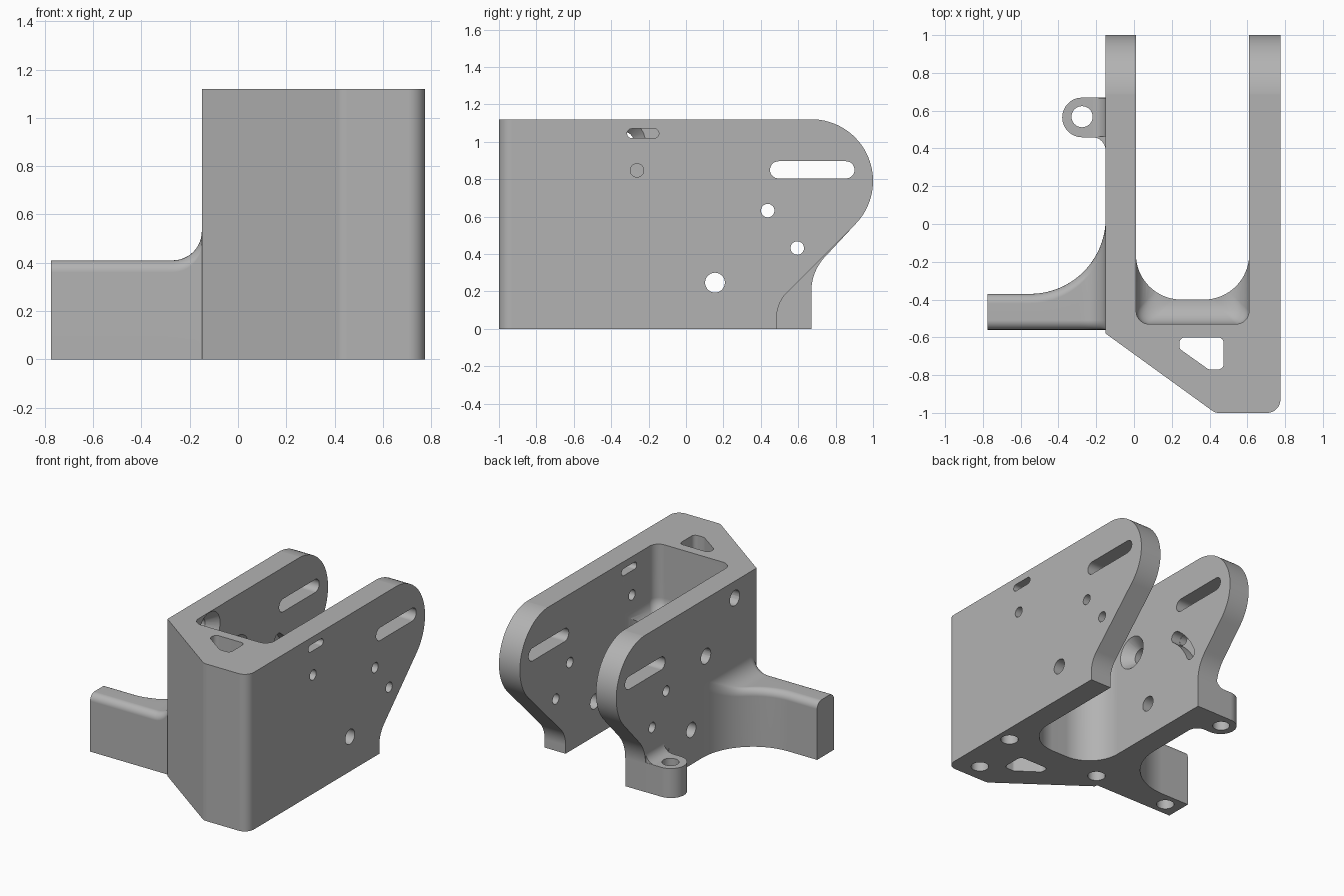
import bpy, bmesh
from math import sin, cos, tan, atan2, pi, radians, sqrt
from mathutils import Vector

if "Cube" in bpy.data.objects:
    bpy.data.objects.remove(bpy.data.objects["Cube"], do_unlink=True)

grey = bpy.data.materials.new("plain grey")
grey.use_nodes = True
grey.diffuse_color = (0.45, 0.45, 0.45, 1)
grey.node_tree.nodes["Principled BSDF"].inputs["Base Color"].default_value = (0.45, 0.45, 0.45, 1)


# Profile helpers
def arc(cx, cy, r, start, end, n=16):
    angles = [radians(start + (end - start) * i / n) for i in range(n + 1)]
    return [(cx + r * cos(a), cy + r * sin(a)) for a in angles]


def rounded(corners, n=10):
    """Polygon from (x, y, radius) corners."""
    out = []
    for i, (x, y, r) in enumerate(corners):
        p = Vector((x, y))
        if r == 0:
            out.append((x, y))
            continue
        d1 = (Vector(corners[i - 1][:2]) - p).normalized()
        d2 = (Vector(corners[(i + 1) % len(corners)][:2]) - p).normalized()
        half = d1.angle(d2) / 2
        c = p + (d1 + d2).normalized() * (r / sin(half))
        va, vb = p + d1 * (r / tan(half)) - c, p + d2 * (r / tan(half)) - c
        a = atan2(va.y, va.x)
        turn = (atan2(vb.y, vb.x) - a + pi) % (2 * pi) - pi
        out += [(c.x + r * cos(a + turn * k / n), c.y + r * sin(a + turn * k / n))
                for k in range(n + 1)]
    return out


# Solid helpers
def loft(name, rings):
    bm = bmesh.new()
    rows = [[bm.verts.new(p) for p in ring] for ring in rings]
    count = len(rows[0])
    for low, high in zip(rows, rows[1:]):
        for i in range(count):
            j = (i + 1) % count
            bm.faces.new((low[i], low[j], high[j], high[i]))
    bm.faces.new(rows[0])
    bm.faces.new(rows[-1])
    bmesh.ops.recalc_face_normals(bm, faces=bm.faces)
    mesh = bpy.data.meshes.new(name)
    bm.to_mesh(mesh)
    bm.free()
    mesh.materials.append(grey)
    obj = bpy.data.objects.new(name, mesh)
    bpy.context.collection.objects.link(obj)
    return obj


def prism(name, points, axis, lo, hi):
    clean = []
    for p in points:
        if all((Vector(p) - Vector(q)).length > 1e-4 for q in clean):
            clean.append(p)
    place = {"x": lambda u, v, w: (w, u, v),
             "y": lambda u, v, w: (u, w, v),
             "z": lambda u, v, w: (u, v, w)}[axis]
    return loft(name, [[place(u, v, w) for u, v in clean] for w in (lo, hi)])


def combine(tool, operation="DIFFERENCE"):
    mod = body.modifiers.new(tool.name, "BOOLEAN")
    mod.operation, mod.solver, mod.object = operation, "EXACT", tool
    bpy.context.view_layer.update()
    graph = bpy.context.evaluated_depsgraph_get()
    mesh = bpy.data.meshes.new_from_object(body.evaluated_get(graph))
    body.modifiers.clear()
    body.data = mesh
    bpy.data.objects.remove(tool, do_unlink=True)


def bore(x0, x1, y, z, r):
    combine(prism("bore", arc(y, z, r, 0, 348.75, 31), "x", x0, x1))


def slot(x0, x1, y0, y1, z, r):
    combine(prism("slot", arc(y1, z, r, -90, 90) + arc(y0, z, r, 90, 270), "x", x0, x1))


# Main block in plan
body = prism("bracket_body", rounded([(-0.15, 1.1, 0), (-0.15, -0.58, 0), (0.43, -1, 0.06),
                                      (0.775, -1, 0.07), (0.775, 1.1, 0)]), "z", 0, 1.12)

# Channel between the plates, with large corner radii
combine(prism("channel", rounded([(0.01, 1.5, 0), (0.01, -0.4, 0.24),
                                  (0.61, -0.4, 0.24), (0.61, 1.5, 0)], 16), "z", -0.1, 1.3))

# Upper pocket, with a filleted ledge
pocket = []
for k in range(10):
    a = pi / 2 * min(k, 8) / 8
    inset, z = 0.12 * (1 - sin(a)), 0.62 + 0.12 * (1 - cos(a))
    x0, x1, y0, y1 = 0.011 + inset, 0.609 - inset, -0.53 + inset, 0.2
    outline = rounded([(x0, y0, 0.07), (x1, y0, 0.07), (x1, y1, 0.07), (x0, y1, 0.07)], 8)
    pocket.append([(x, y, 1.3 if k == 9 else z) for x, y in outline])
combine(loft("pocket", pocket))

# Rounded plate ends: (x range, foot y, foot height, concave radius)
for x0, x1, foot, height, r in ((-0.4, 0.3, 0.67, 0.2, 0.27), (0.3, 1, 0.485, 0.06, 0.19)):
    outline = arc(0.67, 0.7905, 0.33, 90, -45, 32) + arc(foot + r, height, r, 135, 180, 12)
    outline += [(foot, -0.1), (1.4, -0.1), (1.4, 1.3), (0.67, 1.3)]
    combine(prism("plate_end", outline, "x", x0, x1))

# Side arm: rounded top, flaring into the wall
stations = [-0.775] + [-0.55 + 0.4 * sin(pi / 2 * i / 20) for i in range(21)] + [-0.1]
rings = []
for x in stations:
    s = min(x, -0.15)
    back = 0.03 - sqrt(max(0, 0.16 - max(0, s + 0.55) ** 2))
    top = 0.53 - sqrt(max(0, 0.0144 - max(0, s + 0.27) ** 2))
    section = [(-0.56, 0)] + arc(-0.51, top - 0.05, 0.05, 180, 90, 6)
    section += arc(back - 0.05, top - 0.05, 0.05, 90, 0, 6) + [(back, 0)]
    rings.append([(x, y, z) for y, z in section])
combine(loft("side_arm", rings), "UNION")

# Screw lug and its fillet
lug = [(-0.12, 0.669)] + arc(-0.275, 0.564, 0.105, 90, 270, 24)
lug += arc(-0.22, 0.389, 0.07, 90, 0, 8) + [(-0.12, 0.389)]
combine(prism("screw_lug", lug, "z", 0, 0.21), "UNION")
fillet = arc(-0.22, 0.28, 0.07, -88, 0, 8) + [(-0.12, 0.28), (-0.12, 0.15), (-0.2, 0.15)]
combine(prism("lug_fillet", fillet, "y", 0.462, 0.667), "UNION")
combine(prism("lug_hole", arc(-0.275, 0.568, 0.056, 0, 348.75, 31), "z", -0.1, 0.4))

# Holes shared by both plates
for x0, x1 in ((-0.3, 0.1), (0.5, 0.9)):
    slot(x0, x1, 0.495, 0.855, 0.85, 0.046)
    bore(x0, x1, 0.437, 0.632, 0.036)
    bore(x0, x1, 0.595, 0.432, 0.036)
    bore(x0, x1, 0.155, 0.247, 0.053)

# Right plate: small slot and hole
slot(0.5, 0.9, -0.29, -0.17, 1.045, 0.025)
bore(0.5, 0.9, -0.262, 0.847, 0.036)

# Left plate: countersunk holes and curved groove
for y, z in ((-0.335, 1.0), (-0.01, 0.71)):
    bore(-0.3, 0.1, y, z, 0.055)
    combine(loft("countersink", [[(x, u, v) for u, v in arc(y, z, r, 0, 348.75, 31)]
                                 for x, r in ((-0.07, 0.05), (0.02, 0.125))]))
cy, cz, r, w, a, b = 0.155, 0.247, 0.477, 0.04, 23, 53.5
ends = [(cy + r * cos(radians(t)), cz + r * sin(radians(t))) for t in (a, b)]
groove = arc(cy, cz, r + w, a, b) + arc(*ends[1], w, b, b + 180)
groove += arc(cy, cz, r - w, b, a) + arc(*ends[0], w, a + 180, a + 360)
combine(prism("groove", groove, "x", -0.06, 0.06))

# Weight-saving window through the front web
combine(prism("window", rounded([(0.24, -0.6, 0.03), (0.475, -0.6, 0.03), (0.475, -0.77, 0.03),
                                 (0.395, -0.77, 0.03), (0.24, -0.66, 0.03)], 6), "z", -0.1, 1.3))

# Blind screw holes underneath
for x, y in ((-0.66, -0.465), (-0.07, -0.47), (0.68, -0.47), (0.6, -0.87)):
    combine(prism("foot_hole", arc(x, y, 0.058, 0, 348.75, 31), "z", -0.1, 0.3))

# Smooth curved walls, keeping edges crisp
bpy.ops.object.select_all(action="DESELECT")
body.select_set(True)
bpy.context.view_layer.objects.active = body
bpy.ops.object.shade_smooth_by_angle(angle=radians(30))
weighted = body.modifiers.new("flat faces", "WEIGHTED_NORMAL")
weighted.keep_sharp = True
